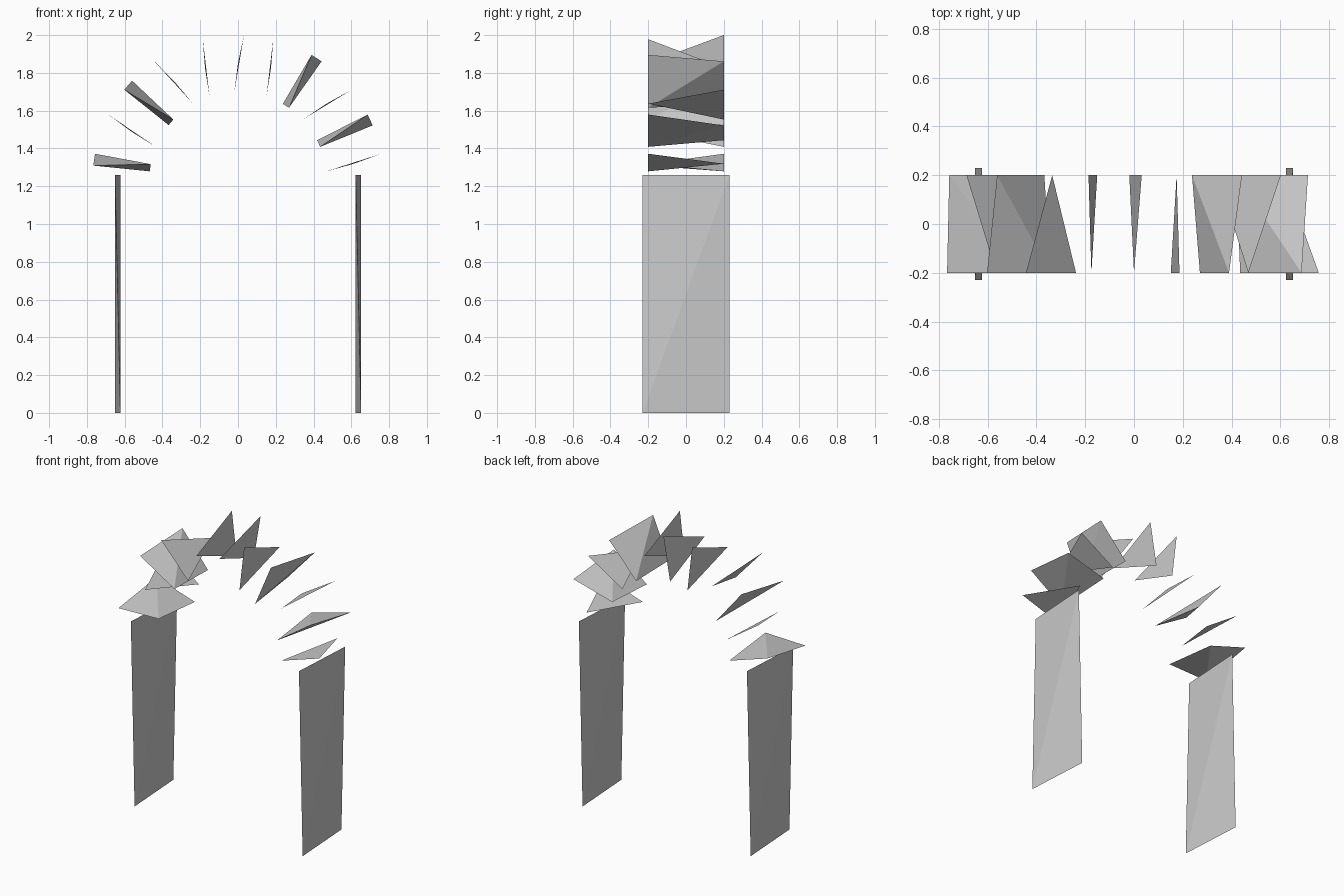
import bpy
from math import sin, cos, radians

if "Cube" in bpy.data.objects:
    bpy.data.objects.remove(bpy.data.objects["Cube"])

R_OUT, R_IN, R_MID = 0.77, 0.47, 0.62
CENTRE_Z = 1.231
HALF = 2.35          # half the wedge angle of a stone, degrees
DEPTH = 0.20
COUNT = 11


def make(name, verts):
    """Flat-sided shard: one triangle from 3 points, a tetrahedron from 4."""
    faces = [(0, 1, 2)] if len(verts) == 3 else [(0, 1, 2), (0, 3, 1), (0, 2, 3), (1, 3, 2)]
    me = bpy.data.meshes.new(name)
    me.from_pydata(verts, [], faces)
    ob = bpy.data.objects.new(name, me)
    bpy.context.collection.objects.link(ob)
    return ob


def polar(r, deg, y):
    """Point on the arch, angle measured clockwise from the left springing."""
    a = radians(deg)
    return (-r * cos(a), y, CENTRE_Z + r * sin(a))


def edge(a, side):
    """Diagonal edge of a stone at the back (+1) or front (-1)."""
    y = side * DEPTH
    return [polar(R_OUT, a + side * HALF, y), polar(R_IN, a - side * HALF, y)]


# Arch stones: T = full tetrahedron, B = back edge only, F = front edge only
for i, kind in enumerate("TBTFBBFTBTF"):
    a = (i + 0.5) * 180 / COUNT
    if kind == "T":
        verts = edge(a, 1) + edge(a, -1)
    else:
        side = 1 if kind == "B" else -1
        verts = edge(a, side) + [polar(R_MID, a, -side * DEPTH)]
    make(f"arch_stone_{i + 1}", verts)

# Piers: thin slabs reduced to alternate box corners
W, TOP = 0.23, 1.26
for name, cx in (("pier_left", -0.637), ("pier_right", 0.637)):
    a, b = cx - 0.014, cx + 0.014
    make(name, [(b, -W, 0), (b, W, TOP), (a, W, 0), (a, -W, TOP)])
